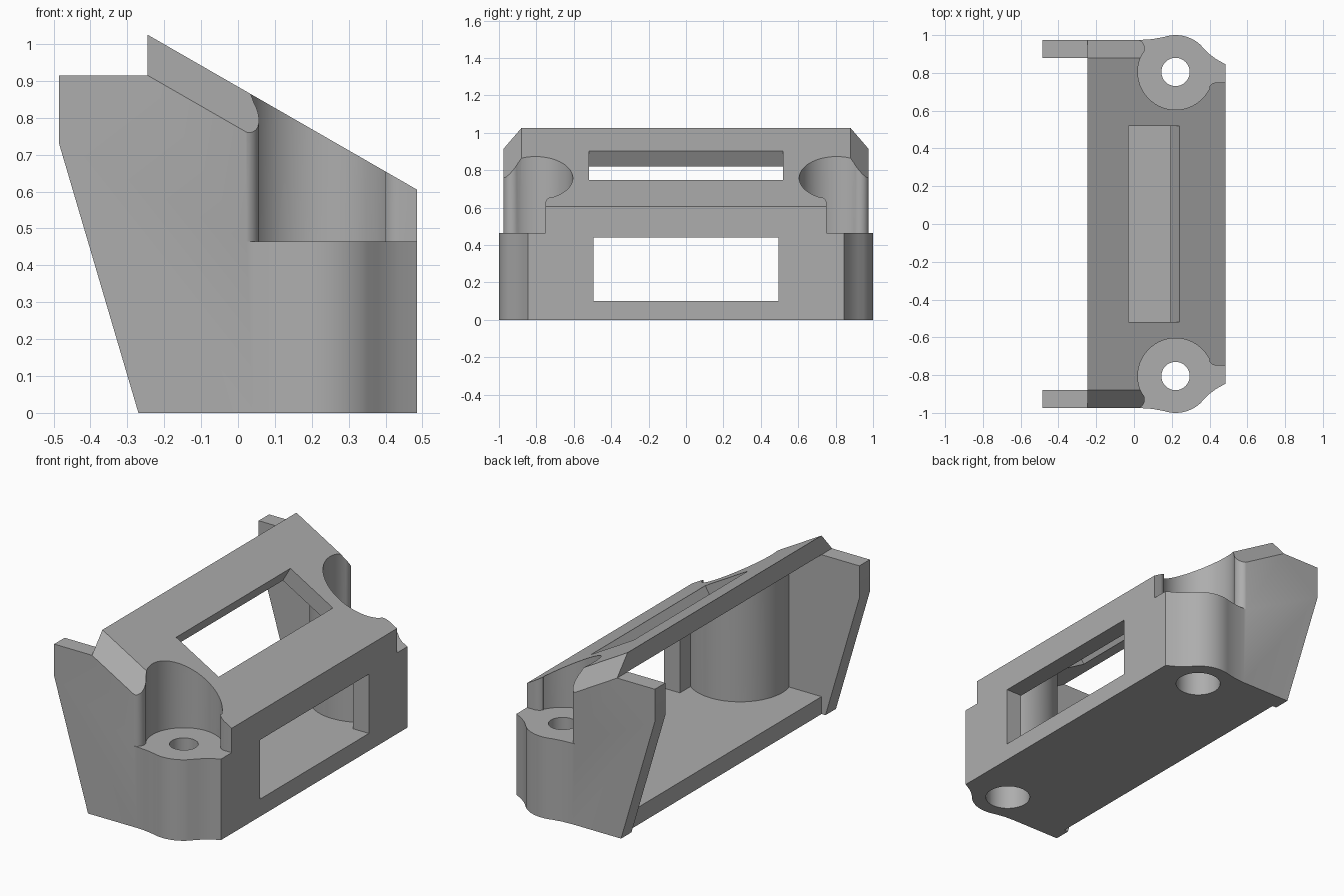
import bpy, bmesh
from math import sin, cos, radians

if "Cube" in bpy.data.objects:
    bpy.data.objects.remove(bpy.data.objects["Cube"])

grey = bpy.data.materials.new("mid_grey")
grey.use_nodes = True
colour = (0.42, 0.42, 0.42, 1)
grey.diffuse_color = colour
grey.node_tree.nodes["Principled BSDF"].inputs["Base Color"].default_value = colour

WALL, INNER = 0.975, 0.88          # outer and inner side wall faces
BACK, FRONT = -0.245, 0.485        # roof back edge and window wall
TOP, SLOPE = 1.025, -0.575         # roof height at its back edge, fall per x
ROOF, LEDGE = 0.11, 0.465          # vertical roof thickness, screw ledge height
SX, SY = 0.22, 0.805               # screw centre


def roof(x):
    return TOP + SLOPE * (x - BACK)


def prism(name, start, end):
    """Closed solid between two matching rings of points."""
    bm = bmesh.new()
    a = [bm.verts.new(p) for p in start]
    b = [bm.verts.new(p) for p in end]
    bm.faces.new(a)
    bm.faces.new(b[::-1])
    for i in range(len(a)):
        j = (i + 1) % len(a)
        bm.faces.new((a[i], b[i], b[j], a[j]))
    bmesh.ops.recalc_face_normals(bm, faces=bm.faces)
    mesh = bpy.data.meshes.new(name)
    bm.to_mesh(mesh)
    bm.free()
    ob = bpy.data.objects.new(name, mesh)
    bpy.context.collection.objects.link(ob)
    return ob


def upright(name, pts, z0, z1):
    return prism(name, [(x, y, z0) for x, y in pts], [(x, y, z1) for x, y in pts])


def across(name, pts, y):
    return prism(name, [(x, -y, z) for x, z in pts], [(x, y, z) for x, z in pts])


def arc(cx, cy, r, a0, a1, n):
    angles = [radians(a0 + (a1 - a0) * i / n) for i in range(n + 1)]
    return [(cx + r * cos(a), cy + r * sin(a)) for a in angles]


def flip(pts, side):
    return [(x, y * side) for x, y in pts]


def boolean(target, tool, operation="DIFFERENCE"):
    mod = target.modifiers.new("cut", "BOOLEAN")
    mod.operation, mod.object, mod.solver = operation, tool, "EXACT"
    bpy.context.view_layer.update()
    graph = bpy.context.evaluated_depsgraph_get()
    mesh = bpy.data.meshes.new_from_object(target.evaluated_get(graph))
    target.modifiers.clear()
    target.data = mesh
    bpy.data.objects.remove(tool)


# Plan outline with bulging screw ears, trimmed to the side profile
edge = [(-0.6, WALL), (0.04, WALL), (0.1, 0.979)]
edge += arc(SX, SY, 0.195, 108, 48, 14)
edge += [(0.378, 0.92), (0.405, 0.895), (0.435, 0.873), (FRONT, 0.845), (0.6, 0.773)]
housing = upright("housing", edge + flip(edge, -1)[::-1], -0.2, 1.3)
side = [(-0.27, 0), (FRONT, 0), (FRONT, roof(FRONT)), (BACK, TOP),
        (BACK, TOP - ROOF), (-0.485, TOP - ROOF), (-0.485, 0.73)]
boolean(housing, across("side_profile", side, 1.2), "INTERSECT")

# Hollow interior open at the back, keeping the round screw bosses
inside = [(BACK, -0.1), (BACK, 0.1), (0.385, 0.1), (0.385, roof(0.385) - ROOF),
          (BACK, TOP - ROOF), (BACK, 1.2), (-1, 1.2), (-1, -0.1)]
cavity = across("cavity", inside, INNER)
for s in (1, -1):
    boolean(cavity, upright("boss", arc(SX, SY * s, 0.27, 0, 354.375, 63), -0.3, 1.5))
boolean(housing, cavity)

# Screw pocket outline: rounded wall end, round pocket, flared lip
pocket = [(0.01, 1.2)] + arc(0.01, 0.93, 0.047, 90, -45, 10)
pocket += arc(SX, SY, 0.2, 152.5, 334.5, 32)[1:]
pocket += arc(0.44, 0.70, 0.05, 154, 90, 8)[1:] + [(0.6, 0.75), (0.6, 1.2)]

for s in (1, -1):
    # Sloping chamfer along each roof side
    k = ROOF / (WALL - INNER)
    tri = [(INNER - 0.1, 0.1 * k), (WALL + 0.1, -ROOF - 0.1 * k), (WALL + 0.1, 0.4)]
    rings = [[(x, y * s, roof(x) + h) for y, h in tri] for x in (-0.3, 0.6)]
    boolean(housing, prism("chamfer", *rings))
    boolean(housing, upright("pocket", flip(pocket, s), LEDGE, 1.4))
    # Screw hole with a wide counterbore from below
    for r, z0, z1 in ((0.075, -0.1, 0.7), (0.12, -0.2, 0.36)):
        boolean(housing, upright("hole", arc(SX, SY * s, r, 0, 348.75, 31), z0, z1))

# Front window and the roof slot cut square to the slope
boolean(housing, across("window", [(0.3, 0.1), (0.6, 0.1), (0.6, 0.44), (0.3, 0.44)], 0.495))
slot = []
for x, d in ((-0.03, -0.16), (-0.03, 0.1), (0.24, 0.1), (0.24, -0.16)):
    slot.append((x + 0.5 * d, roof(x) + 0.866 * d))
boolean(housing, across("slot", slot, 0.518))

housing.data.materials.clear()
housing.data.materials.append(grey)
bpy.ops.object.select_all(action="DESELECT")
housing.select_set(True)
bpy.context.view_layer.objects.active = housing
bpy.ops.object.shade_smooth_by_angle(angle=radians(30))
